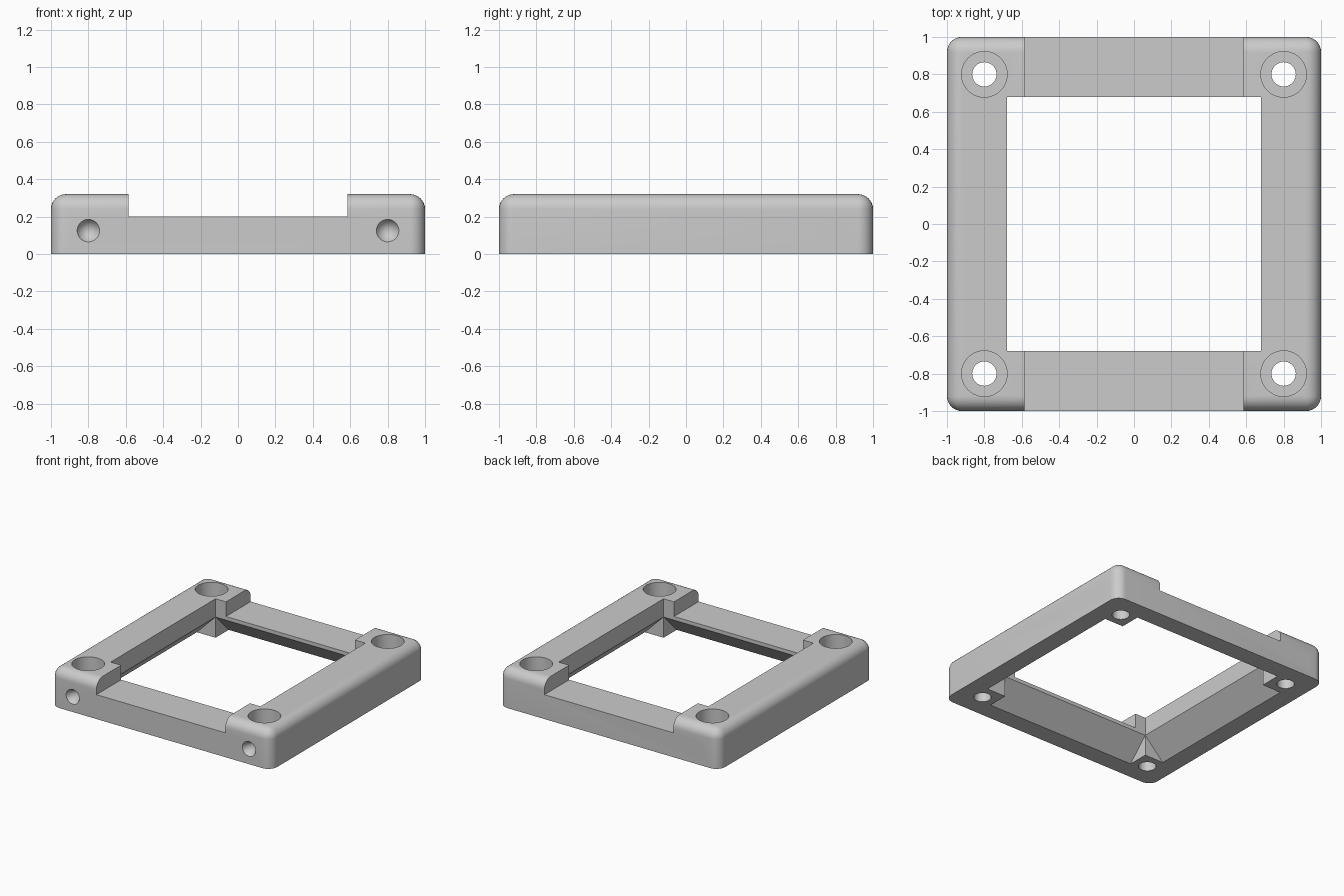
import bpy
import bmesh
from math import radians, pi
from mathutils import Matrix, Vector

cube = bpy.data.objects.get("Cube")
if cube:
    bpy.data.objects.remove(cube, do_unlink=True)

HEIGHT = 0.32
FILLET = 0.08
OPENING = 0.68     # half width of the window
UNDERCUT = 0.85    # half width of the window on the underside
NOTCH = 0.585      # half length of the front and back notches
NOTCH_Z = 0.2
HOLE = 0.8         # hole offset from the centre

grey = bpy.data.materials.new("plain grey")
grey.use_nodes = True
colour = (0.6, 0.6, 0.6, 1)
grey.diffuse_color = colour
grey.node_tree.nodes["Principled BSDF"].inputs["Base Color"].default_value = colour


def make_object(name, bm):
    bmesh.ops.recalc_face_normals(bm, faces=bm.faces)
    mesh = bpy.data.meshes.new(name)
    bm.to_mesh(mesh)
    bm.free()
    mesh.materials.append(grey)
    obj = bpy.data.objects.new(name, mesh)
    bpy.context.collection.objects.link(obj)
    return obj


def box_mesh(low, high):
    low, high = Vector(low), Vector(high)
    bm = bmesh.new()
    place = Matrix.Translation((low + high) / 2) @ Matrix.Diagonal((*(high - low), 1))
    bmesh.ops.create_cube(bm, size=1, matrix=place)
    return bm


def cone_mesh(r1, r2, depth, matrix):
    bm = bmesh.new()
    bmesh.ops.create_cone(bm, cap_ends=True, segments=48, radius1=r1,
                          radius2=r2, depth=depth, matrix=matrix)
    return bm


def prism_mesh(profile, half_length, turn):
    bm = bmesh.new()
    face = bm.faces.new([bm.verts.new((-half_length, y, z)) for y, z in profile])
    end = bmesh.ops.extrude_face_region(bm, geom=[face])["geom"]
    moved = [v for v in end if isinstance(v, bmesh.types.BMVert)]
    bmesh.ops.translate(bm, verts=moved, vec=(2 * half_length, 0, 0))
    bmesh.ops.transform(bm, verts=bm.verts, matrix=turn)
    return bm


# Solid block with rounded upright corners and top rim
bm = box_mesh((-1, -1, 0), (1, 1, HEIGHT))
rim = [e for e in bm.edges if max(v.co.z for v in e.verts) > 0.1]
bmesh.ops.bevel(bm, geom=rim, offset=FILLET, segments=8, profile=0.5, affect='EDGES')
frame = make_object("mounting_frame", bm)

# Window and the notch running through front and back rails
cutters = [
    box_mesh((-OPENING, -OPENING, -1), (OPENING, OPENING, 1)),
    box_mesh((-NOTCH, -2, NOTCH_Z), (NOTCH, 2, 1)),
]

for i in range(4):
    turn = Matrix.Rotation(i * pi / 2, 4, 'Z')
    # Sloped underside of each rail, leaving square corner posts
    slope = [(0.6, -0.1), (UNDERCUT + 0.1, -0.1), (0.6, UNDERCUT - 0.6)]
    cutters.append(prism_mesh(slope, OPENING, turn))
    # Upright screw hole with counterbore
    corner = turn @ Matrix.Translation((HOLE, HOLE, 0))
    cutters.append(cone_mesh(0.065, 0.065, 2, corner))
    cutters.append(cone_mesh(0.122, 0.122, 1, corner @ Matrix.Translation((0, 0, NOTCH_Z + 0.5))))
    # Conical dimples on the outer sides
    for x in (-HOLE, HOLE):
        dimple = turn @ Matrix.Translation((x, -0.95, 0.125)) @ Matrix.Rotation(-pi / 2, 4, 'X')
        cutters.append(cone_mesh(0.06, 0, 0.1, dimple))

# Cut everything away and keep the finished mesh
helpers = []
for bm in cutters:
    helper = make_object("cutter", bm)
    helper.hide_render = True
    helpers.append(helper)
    cut = frame.modifiers.new("cut", 'BOOLEAN')
    cut.operation = 'DIFFERENCE'
    cut.solver = 'EXACT'
    cut.object = helper

bpy.context.view_layer.update()
result = bpy.data.meshes.new_from_object(frame.evaluated_get(bpy.context.evaluated_depsgraph_get()))
frame.modifiers.clear()
frame.data = result
for helper in helpers:
    bpy.data.objects.remove(helper, do_unlink=True)

bpy.ops.object.select_all(action='DESELECT')
frame.select_set(True)
bpy.context.view_layer.objects.active = frame
bpy.ops.object.shade_smooth_by_angle(angle=radians(30))
